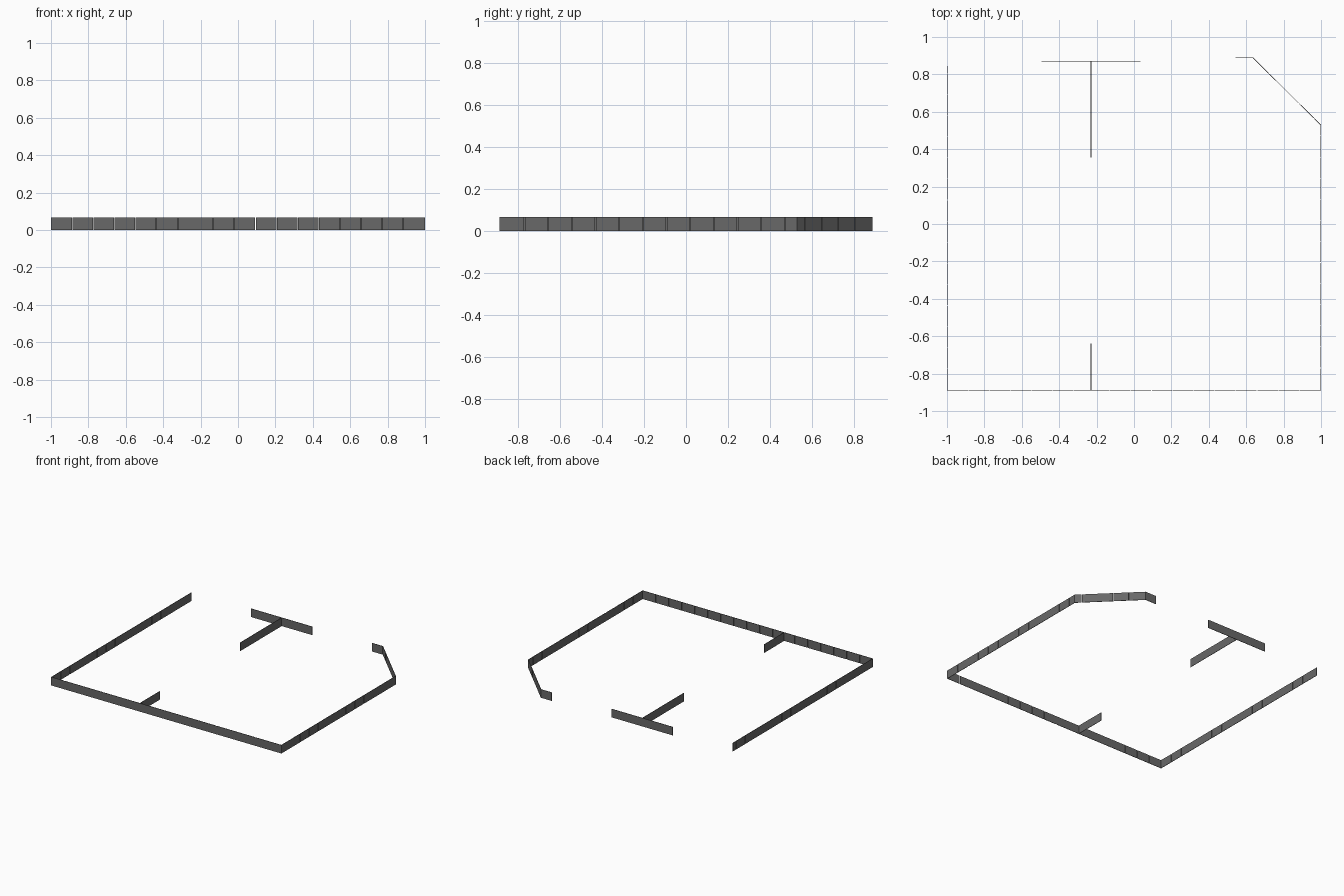
import bpy, bmesh
from mathutils import Vector

if "Cube" in bpy.data.objects:
    bpy.data.objects.remove(bpy.data.objects["Cube"])

H = 0.066       # wall height
T = 0.003       # sheet thickness
STEP = 0.1128   # panel pitch
GAP = 0.003     # joint between panels

gray = bpy.data.materials.new("dark_gray")
gray.diffuse_color = (0.14, 0.14, 0.14, 1)
gray.use_nodes = True
gray.node_tree.nodes["Principled BSDF"].inputs["Base Color"].default_value = gray.diffuse_color


def wall(name, start, end, cuts=(), side=1):
    """Thin upright panels from start to end, jointed at the cut distances;
    side=1 thickens to the left of travel, 0 keeps it centred."""
    a, b = Vector(start), Vector(end)
    length = (b - a).length
    d = (b - a) / length
    n = Vector((-d.y, d.x)) * T
    lo = -0.5 * n if side == 0 else Vector((0, 0))
    stops = [0, *cuts, length]
    bm = bmesh.new()
    for i, (s, e) in enumerate(zip(stops, stops[1:])):
        s += GAP / 2 if i else 0
        e -= GAP / 2 if i < len(stops) - 2 else 0
        p, q = a + d * s + lo, a + d * e + lo
        base = bm.faces.new([bm.verts.new((v.x, v.y, 0)) for v in (p, q, q + n, p + n)])
        top = bmesh.ops.extrude_face_region(bm, geom=[base])["geom"]
        bmesh.ops.translate(bm, vec=(0, 0, H),
                            verts=[v for v in top if isinstance(v, bmesh.types.BMVert)])
    bmesh.ops.recalc_face_normals(bm, faces=bm.faces)
    me = bpy.data.meshes.new(name)
    bm.to_mesh(me)
    bm.free()
    me.materials.append(gray)
    bpy.context.collection.objects.link(bpy.data.objects.new(name, me))


def even(first, count):
    return [first + STEP * i for i in range(count)]


Y = 0.89
# outer walls
wall("front_wall", (-1, -Y), (1, -Y), even(STEP, 6) + even(0.868, 10))
wall("right_wall", (1, -Y), (1, 0.53), even(0.12, 12))
wall("corner_wall", (1, 0.53), (0.637, Y), even(0.052, 4))
wall("back_return", (0.637, Y), (0.543, Y))
wall("left_wall", (-1, 0.845), (-1, -Y), even(0.04, 15))
# inner partitions
wall("front_stub", (-0.23, -Y), (-0.23, -0.64), (), 0)
wall("partition_stem", (-0.23, 0.355), (-0.23, 0.87), (), 0)
wall("partition_bar", (-0.495, 0.87), (0.035, 0.87), (), 0)
